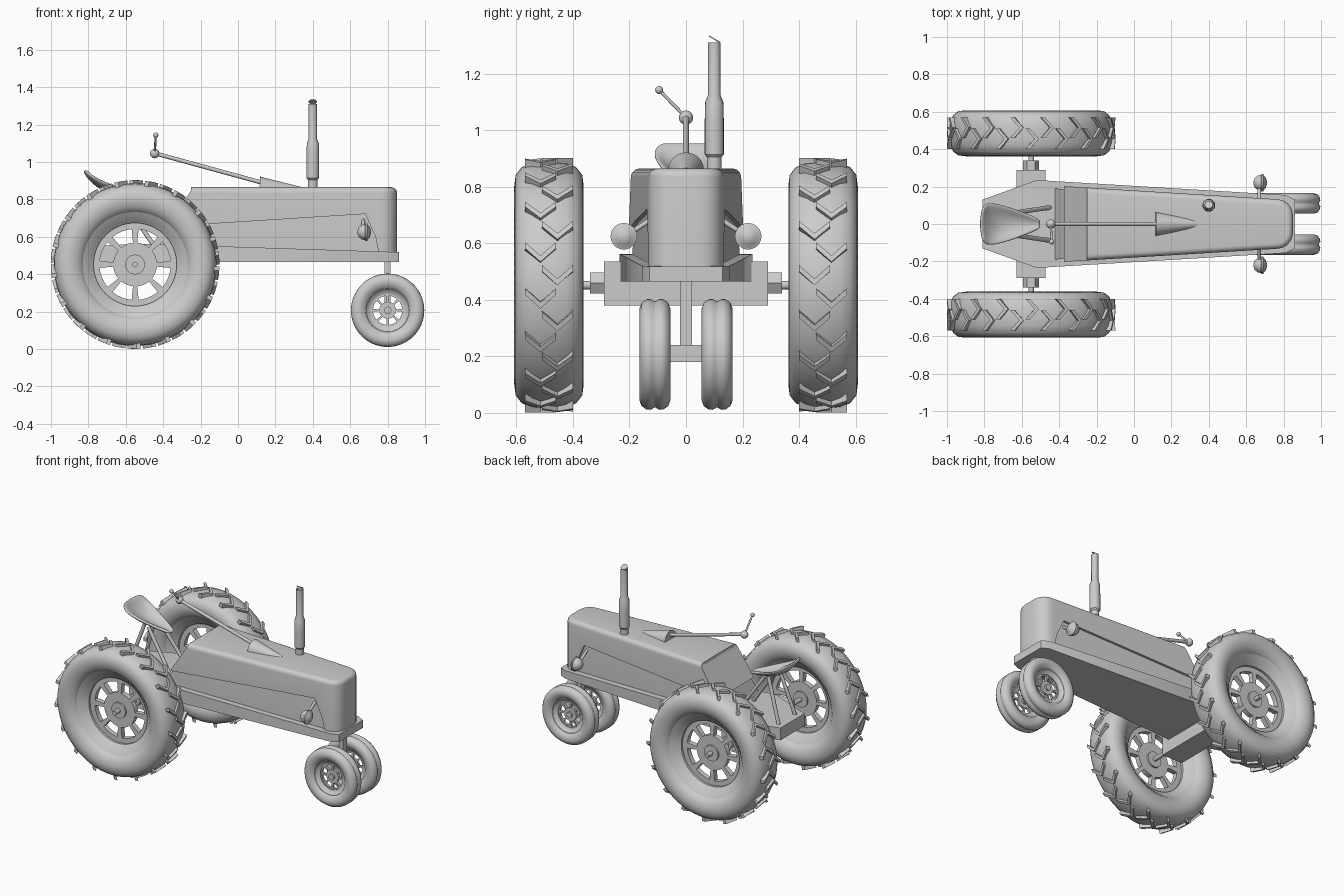
import bpy, bmesh
from math import sin, cos, pi, radians
from mathutils import Vector

if "Cube" in bpy.data.objects:
    bpy.data.objects.remove(bpy.data.objects["Cube"])


def finish(name, bm, angle=35, smooth=True):
    bmesh.ops.recalc_face_normals(bm, faces=bm.faces)
    me = bpy.data.meshes.new(name)
    bm.to_mesh(me)
    bm.free()
    if smooth:
        me.shade_smooth()
        me.set_sharp_from_angle(angle=radians(angle))
    ob = bpy.data.objects.new(name, me)
    bpy.context.collection.objects.link(ob)
    return ob


def lathe(name, prof, origin, axis, n=32, closed=False, angle=35):
    """Revolve (radius, along) points about an axis through origin."""
    bm = bmesh.new()
    q = Vector(axis).to_track_quat('Z', 'Y')
    o = Vector(origin)
    rings = [[bm.verts.new(o + q @ Vector((r * cos(2*pi*i/n), r * sin(2*pi*i/n), a)))
              for i in range(n)] for r, a in prof]
    pairs = list(zip(rings, rings[1:] + rings[:1])) if closed else list(zip(rings, rings[1:]))
    for A, B in pairs:
        for i in range(n):
            j = (i + 1) % n
            bm.faces.new((A[i], A[j], B[j], B[i]))
    if not closed:
        bm.faces.new(rings[0])
        bm.faces.new(rings[-1])
    return finish(name, bm, angle)


def rod(name, p, q, r, n=12, r2=None):
    d = Vector(q) - Vector(p)
    return lathe(name, [(r, 0), (r2 or r, d.length)], p, d, n)


def ball(name, p, r):
    bm = bmesh.new()
    bmesh.ops.create_uvsphere(bm, u_segments=20, v_segments=12, radius=r)
    bmesh.ops.translate(bm, verts=bm.verts, vec=p)
    return finish(name, bm)


def box(name, lo, hi):
    bm = bmesh.new()
    bmesh.ops.create_cube(bm, size=1)
    for v in bm.verts:
        v.co = [l + (c + .5) * (h - l) for c, l, h in zip(v.co, lo, hi)]
    return finish(name, bm, smooth=False)


def prism(name, pts, lo, hi, side=False, bevel=0):
    """Extrude a plan (x, y) outline in z, or a side (x, z) outline in y."""
    bm = bmesh.new()
    P = (lambda p, h: (p[0], h, p[1])) if side else (lambda p, h: (p[0], p[1], h))
    A, B = [[bm.verts.new(P(p, h)) for p in pts] for h in (lo, hi)]
    bm.faces.new(A)
    bm.faces.new(B)
    for i in range(len(pts)):
        j = (i + 1) % len(pts)
        bm.faces.new((A[i], A[j], B[j], B[i]))
    bmesh.ops.recalc_face_normals(bm, faces=bm.faces)
    if bevel:
        top = [e for e in bm.edges if all(v in B for v in e.verts)]
        bmesh.ops.bevel(bm, geom=top, offset=bevel, segments=5, profile=.5, affect='EDGES')
    return finish(name, bm)


def intersect(ob, cutter):
    m = ob.modifiers.new("cut", 'BOOLEAN')
    m.operation, m.solver, m.object = 'INTERSECT', 'EXACT', cutter
    me = bpy.data.meshes.new_from_object(ob.evaluated_get(bpy.context.evaluated_depsgraph_get()))
    ob.modifiers.clear()
    ob.data = me
    me.shade_smooth()
    me.set_sharp_from_angle(angle=radians(35))
    bpy.data.objects.remove(cutter)


def wheel_disc(name, c, radii, half, n=64):
    """Disc with eight openings between radii[1] and radii[2]."""
    bm = bmesh.new()
    V = [[bm.verts.new((c[0] + r * cos(2*pi*(i-.5*2)/n), c[1] - half, c[2] + r * sin(2*pi*(i-1)/n)))
          for i in range(n)] for r in radii]
    for k in range(len(radii) - 1):
        for i in range(n):
            if k == 1 and i % 8 > 1:
                continue
            j = (i + 1) % n
            bm.faces.new((V[k][i], V[k][j], V[k+1][j], V[k+1][i]))
    ext = bmesh.ops.extrude_face_region(bm, geom=bm.faces[:] + bm.edges[:] + bm.verts[:], use_keep_orig=True)
    for v in ext['geom']:
        if isinstance(v, bmesh.types.BMVert):
            v.co.y += 2 * half
    return finish(name, bm)


def wheel(label, c, tire, rim, radii, half, hub):
    mirror = lambda p: p + [(r, -a) for r, a in reversed(p)]
    lathe(label + "_tire", mirror(tire), c, (0, 1, 0), 64, True, 50)
    lathe(label + "_rim", mirror(rim), c, (0, 1, 0), 64, True)
    wheel_disc(label + "_spokes", c, radii, half)
    lathe(label + "_hub", [(hub, -half - .012), (hub, half + .012)], c, (0, 1, 0), 24)


def lugs(name, c, s):
    """Staggered V-shaped tread lugs."""
    bm = bmesh.new()
    n, w, d, t = 34, .055, .11, .05
    for k in range(n):
        th, off = 2*pi*k/n, .03 * (1 if k % 2 else -1) * s
        shape = [(-w, d), (0, 0), (w, d), (w, d + t), (0, t), (-w, d + t)]
        L = [[bm.verts.new((c[0] + r * cos(th + b), c[1] + off + a, c[2] + r * sin(th + b)))
              for a, b in shape] for r in (.415, .451)]
        for i in range(6):
            j = (i + 1) % 6
            bm.faces.new((L[0][i], L[0][j], L[1][j], L[1][i]))
        for R in L:
            bm.faces.new((R[0], R[1], R[4], R[5]))
            bm.faces.new((R[1], R[2], R[3], R[4]))
    finish(name, bm, smooth=False)


# Wheels, lamps and axle ends, mirrored left and right
for s, side in ((1, "left"), (-1, "right")):
    c = (-.55, s * .485, .452)
    wheel(side + "_rear", c,
          [(.275, .075), (.285, .092), (.31, .112), (.35, .123), (.39, .118), (.418, .096), (.431, .06), (.435, .02)],
          [(.29, .088), (.275, .082), (.235, .045), (.222, .035), (.222, .02), (.23, .015), (.27, .04)],
          [.03, .117, .19, .232], .017, .053)
    lugs(side + "_rear_lugs", c, s)
    c = (.8, s * .11, .207)
    wheel(side + "_front", c,
          [(.112, .028), (.12, .038), (.14, .051), (.162, .055), (.183, .047), (.195, .03), (.196, .015), (.188, .002)],
          [(.124, .036), (.114, .034), (.1, .018), (.087, .014), (.087, .008), (.11, .012)],
          [.012, .045, .078, .092], .008, .02)
    rod(side + "_rear_axle", (-.55, s * .33, .452), (-.55, s * .56, .452), .015)
    rod(side + "_axle_cap", (-.55, s * .28, .46), (-.55, s * .34, .46), .043, 6)
    # Headlamp bowl with lens dome and bracket
    lathe(side + "_headlamp", [(.008, -.036), (.025, -.03), (.038, -.014), (.043, .005), (.047, .008),
                               (.047, .016), (.04, .018), (.028, .03), (.006, .036)],
          (.675, s * .22, .625), (1, 0, 0), 24)
    rod(side + "_lamp_bracket", (.67, s * .1, .7), (.67, s * .215, .625), .009)
    # Seat struts
    rod(side + "_rear_strut", (-.67, s * .06, .84), (-.77, s * .09, .54), .012)
    rod(side + "_front_strut", (-.64, s * .06, .83), (-.44, s * .09, .54), .012)

box("axle_housing", (-.628, -.29, .38), (-.474, .29, .535))
rod("front_axle", (.8, -.13, .207), (.8, .13, .207), .012)
box("front_axle_block", (.77, -.058, .18), (.83, .058, .24))
box("front_post", (.783, -.022, .2), (.815, .022, .48))

# Chassis: kite-like plan cut by a gently sloping side profile
half = [(-.81, .13), (-.52, .235), (.81, .155), (.86, .13)]
chassis = prism("chassis", half + [(x, -y) for x, y in reversed(half)], .4, .7)
intersect(chassis, prism("cut", [(-.9, .465), (-.9, .545), (-.52, .563), (.9, .517), (.9, .465)], -.5, .5, True))


# Hood plan: tapering sides with rounded nose
def plan(inset):
    h = [(-.5, .21 - inset), (.74, .134 - inset)]
    h += [(.765 + (.085 - inset) * sin(a), .045 + (.087 - inset) * cos(a)) for a in
          [radians(k) for k in (6, 22, 38, 54, 70, 90)]]
    return h + [(x, -y) for x, y in reversed(h)]


hood = prism("hood", plan(0), .4, .865, bevel=.03)
intersect(hood, prism("cut", [(-.25, .9), (.95, .9), (.95, .5), (.755, .5), (.735, .6), (.68, .722), (-.375, .655),
                              (-.25, .85)], -.5, .5, True))
engine = prism("engine_sides", plan(.016), .4, .85, bevel=.02)
intersect(engine, prism("cut", [(-.245, .88), (.83, .88), (.83, .5), (-.435, .5), (-.42, .57), (-.255, .825)],
                        -.5, .5, True))

# Exhaust stack with rain flap
lathe("exhaust", [(.026, .84), (.026, .905), (.034, .915), (.034, 1.03), (.032, 1.1), (.022, 1.125), (.022, 1.31),
                  (.017, 1.31), (.017, 1.25)], (.4, .1, 0), (0, 0, 1), 20)
lathe("exhaust_flap", [(.022, 0), (.022, .005)], (.4, .1, 1.32), (0, .6, 1), 16)

# Steering rod, its cowl and the hand lever
rod("steering_rod", (-.44, 0, 1.045), (.2, 0, .87), .011)
rod("steering_cowl", (.115, 0, .858), (.335, 0, .845), .064, 24, .022)
ball("steering_joint", (-.445, 0, 1.045), .025)
rod("lever", (-.445, 0, 1.045), (-.44, -.095, 1.143), .006)
ball("lever_knob", (-.44, -.095, 1.143), .014)

# Dished seat lofted from front to raised back
bm = bmesh.new()
rows = []
for x, w, z, lift in [(-.5, .022, .805, .01), (-.56, .05, .81, .025), (-.65, .085, .825, .045),
                      (-.73, .11, .85, .05), (-.79, .116, .905, .025), (-.825, .09, .955, 0)]:
    rows.append([bm.verts.new((x + (.02 * k * k if x < -.8 else 0), w * k, z + lift * k * k))
                 for k in (-1, -.6, 0, .6, 1)])
for A, B in zip(rows, rows[1:]):
    for i in range(4):
        bm.faces.new((A[i], A[i+1], B[i+1], B[i]))
seat = finish("seat", bm, 80)
m = seat.modifiers.new("thickness", 'SOLIDIFY')
m.thickness, m.offset = .02, 0
m = seat.modifiers.new("smooth", 'SUBSURF')
m.levels = m.render_levels = 2
